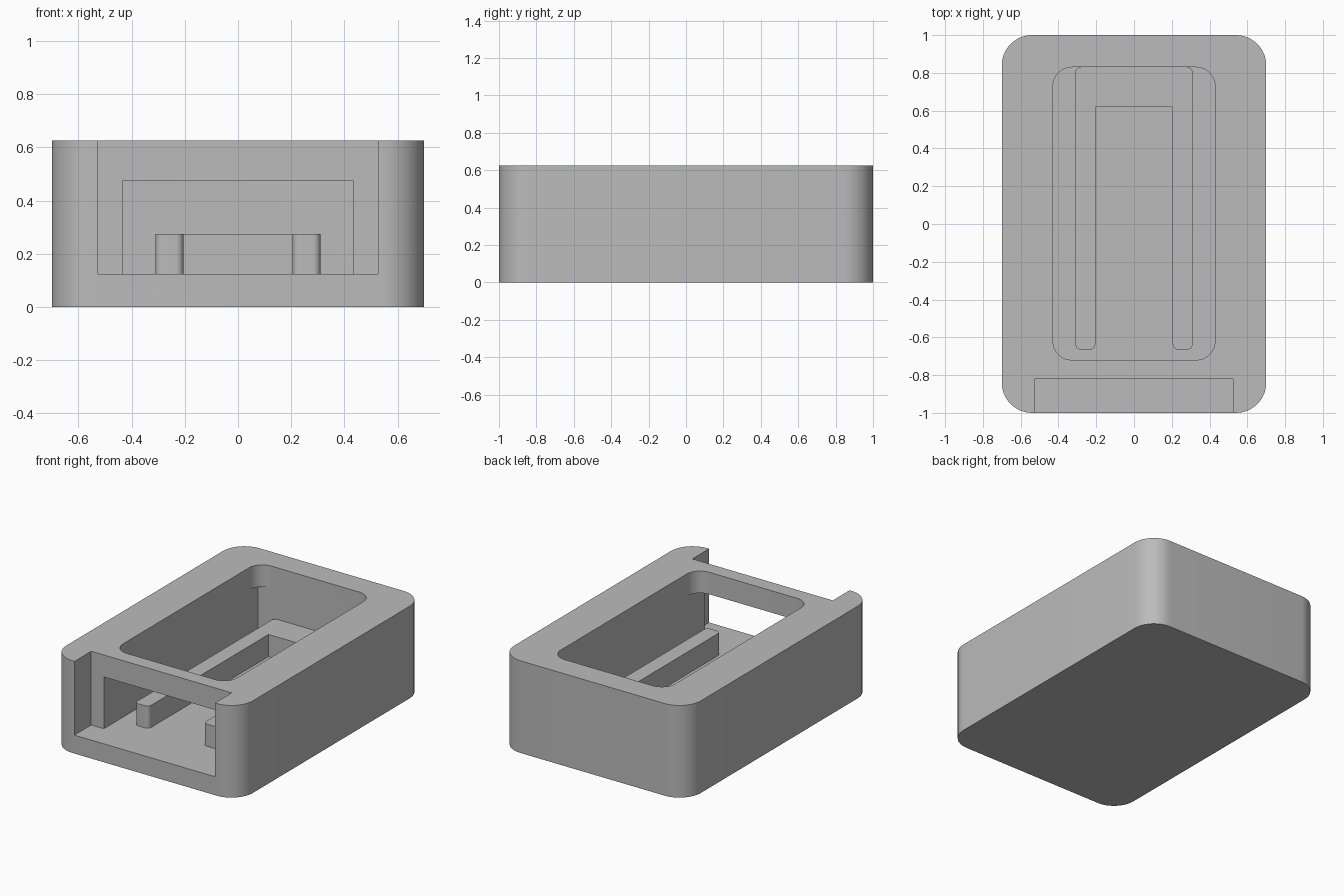
import bpy
import bmesh
from mathutils import Vector

cube = bpy.data.objects.get("Cube")
if cube:
    bpy.data.objects.remove(cube, do_unlink=True)

# Single matte grey
grey = bpy.data.materials.new("light_grey")
grey.use_nodes = True
colour = (0.5, 0.5, 0.5, 1)
grey.diffuse_color = colour
grey.node_tree.nodes["Principled BSDF"].inputs["Base Color"].default_value = colour


def prism(name, outline, z0, z1, radius=0, segments=8, sharp=()):
    """Extrude an outline and round its upright edges, except the sharp corners."""
    bm = bmesh.new()
    base = bm.faces.new([bm.verts.new((x, y, z0)) for x, y in outline])
    grown = bmesh.ops.extrude_face_region(bm, geom=[base], use_keep_orig=True)
    for v in grown["geom"]:
        if isinstance(v, bmesh.types.BMVert):
            v.co.z = z1
    bmesh.ops.recalc_face_normals(bm, faces=bm.faces)
    if radius:
        kept = [Vector(outline[i]) for i in sharp]
        upright = [e for e in bm.edges
                   if abs(e.verts[0].co.z - e.verts[1].co.z) > 0.01
                   and all((e.verts[0].co.xy - p).length > 0.001 for p in kept)]
        bmesh.ops.bevel(bm, geom=upright, offset=radius, segments=segments,
                        profile=0.5, affect='EDGES')
    mesh = bpy.data.meshes.new(name)
    bm.to_mesh(mesh)
    bm.free()
    mesh.materials.append(grey)
    obj = bpy.data.objects.new(name, mesh)
    bpy.context.collection.objects.link(obj)
    return obj


def rect(half_x, y0, y1):
    return [(-half_x, y0), (half_x, y0), (half_x, y1), (-half_x, y1)]


def activate(obj):
    bpy.ops.object.select_all(action='DESELECT')
    obj.select_set(True)
    bpy.context.view_layer.objects.active = obj


def cut(target, cutter):
    mod = target.modifiers.new("cut", 'BOOLEAN')
    mod.operation = 'DIFFERENCE'
    mod.solver = 'EXACT'
    mod.object = cutter
    activate(target)
    bpy.ops.object.modifier_apply(modifier=mod.name)
    bpy.data.objects.remove(cutter, do_unlink=True)


FLOOR, TOP, BACK = 0.125, 0.625, 0.83

# Block with rounded corners
housing = prism("housing", rect(0.70, -1, 1), 0, TOP, 0.16, 12)

# Front notch, inner chamber open to the front, and rounded top window
cut(housing, prism("notch_cutter", rect(0.527, -1.2, -0.82), FLOOR, 0.9))
cut(housing, prism("chamber_cutter", rect(0.432, -0.9, BACK), FLOOR, 0.476))
cut(housing, prism("window_cutter", rect(0.429, -0.72, BACK), 0.3, 0.9, 0.10))

# U-shaped rail on the chamber floor; its two inner corners stay sharp
rail_outline = [(-0.31, -0.665), (-0.205, -0.665), (-0.205, 0.62), (0.205, 0.62),
                (0.205, -0.665), (0.31, -0.665), (0.31, BACK), (-0.31, BACK)]
rail = prism("guide_rail", rail_outline, FLOOR, 0.275, 0.027, 6, sharp=(2, 3))

for part in (housing, rail):
    activate(part)
    bpy.ops.object.shade_smooth_by_angle()
